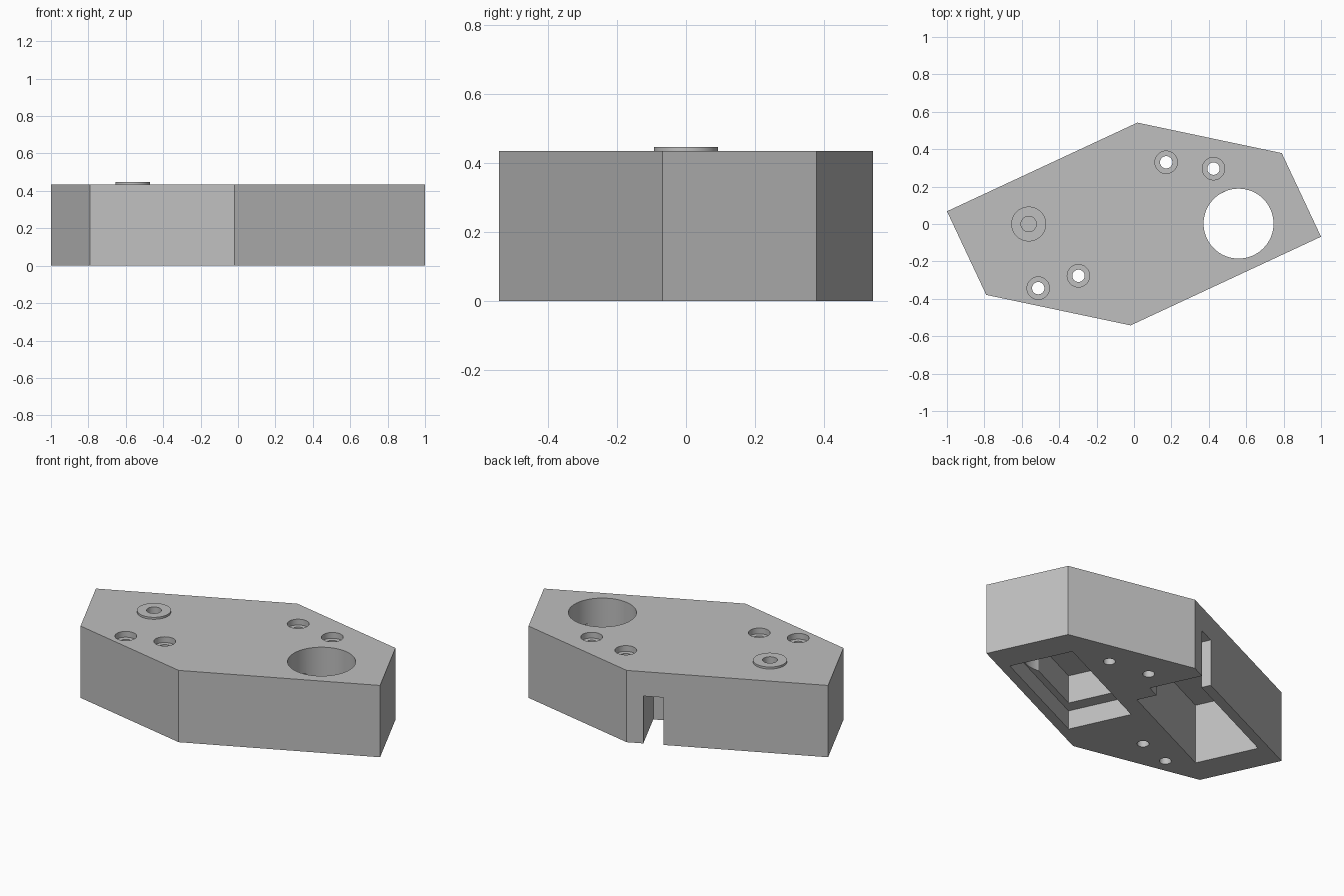
import bpy, bmesh, math
from mathutils import Matrix

cube = bpy.data.objects.get("Cube")
if cube:
    bpy.data.objects.remove(cube, do_unlink=True)

HEIGHT = 0.435
TILT = Matrix.Rotation(math.radians(25), 4, 'Z')  # pockets follow the long walls

grey = bpy.data.materials.new("plain_grey")
grey.use_nodes = True
COLOR = (0.52, 0.52, 0.52, 1)
grey.diffuse_color = COLOR
grey.node_tree.nodes["Principled BSDF"].inputs["Base Color"].default_value = COLOR


def make_object(name, bm):
    bmesh.ops.recalc_face_normals(bm, faces=bm.faces)
    mesh = bpy.data.meshes.new(name)
    bm.to_mesh(mesh)
    bm.free()
    mesh.materials.append(grey)
    obj = bpy.data.objects.new(name, mesh)
    bpy.context.collection.objects.link(obj)
    return obj


def cylinder(name, x, y, radius, z0, z1):
    bm = bmesh.new()
    bmesh.ops.create_cone(bm, cap_ends=True, segments=64, radius1=radius, radius2=radius,
                          depth=z1 - z0, matrix=Matrix.Translation((x, y, (z0 + z1) / 2)))
    return make_object(name, bm)


def tilted_box(name, u0, u1, v0, v1, z0, z1):
    bm = bmesh.new()
    place = Matrix.Translation(((u0 + u1) / 2, (v0 + v1) / 2, (z0 + z1) / 2))
    size = Matrix.Diagonal((u1 - u0, v1 - v0, z1 - z0, 1))
    bmesh.ops.create_cube(bm, size=1, matrix=TILT @ place @ size)
    return make_object(name, bm)


def combine(body, tool, operation='DIFFERENCE'):
    mod = body.modifiers.new(tool.name, 'BOOLEAN')
    mod.operation = operation
    mod.solver = 'EXACT'
    mod.object = tool
    tool.hide_render = True
    bpy.context.view_layer.objects.active = body
    bpy.ops.object.modifier_apply(modifier=mod.name)
    bpy.data.objects.remove(tool, do_unlink=True)


# Six-sided housing, the same after a half turn
half = [(-1, 0.068), (0.018, 0.542), (0.79, 0.379)]
outline = half + [(-x, -y) for x, y in half]
bm = bmesh.new()
base = bm.faces.new([bm.verts.new((x, y, 0)) for x, y in outline])
top = bmesh.ops.extrude_face_region(bm, geom=[base])
bmesh.ops.translate(bm, vec=(0, 0, HEIGHT),
                    verts=[g for g in top["geom"] if isinstance(g, bmesh.types.BMVert)])
body = make_object("housing_block", bm)

# Raised ring with a blind hole
combine(body, cylinder("boss", -0.563, 0, 0.093, 0.40, HEIGHT + 0.012), 'UNION')
combine(body, cylinder("boss_hole", -0.563, 0, 0.041, 0.40, 0.6))

# Deep pocket underneath and its side channel
combine(body, tilted_box("deep_pocket", -0.697, 0.066, 0.048, 0.427, -0.1, 0.365))
combine(body, tilted_box("side_channel", 0.04, 0.153, 0.167, 0.7, -0.1, 0.287))

# Stepped pocket underneath and its round opening
combine(body, tilted_box("shallow_recess", -0.066, 0.697, -0.427, -0.048, -0.1, 0.115))
combine(body, tilted_box("inner_recess", 0.013, 0.66, -0.39, -0.085, -0.05, 0.287))
combine(body, cylinder("round_opening", 0.559, 0.002, 0.187, 0.05, 0.6))

# Counterbored screw holes
for x, y in [(0.172, 0.33), (0.425, 0.296), (-0.512, -0.343), (-0.297, -0.277)]:
    combine(body, cylinder("screw_hole", x, y, 0.033, -0.1, 0.6))
    combine(body, cylinder("counterbore", x, y, 0.06, HEIGHT - 0.035, 0.6))

# Smooth round walls with sharp edges
bpy.ops.object.select_all(action='DESELECT')
body.select_set(True)
bpy.context.view_layer.objects.active = body
bpy.ops.object.shade_smooth_by_angle(angle=math.radians(30))
